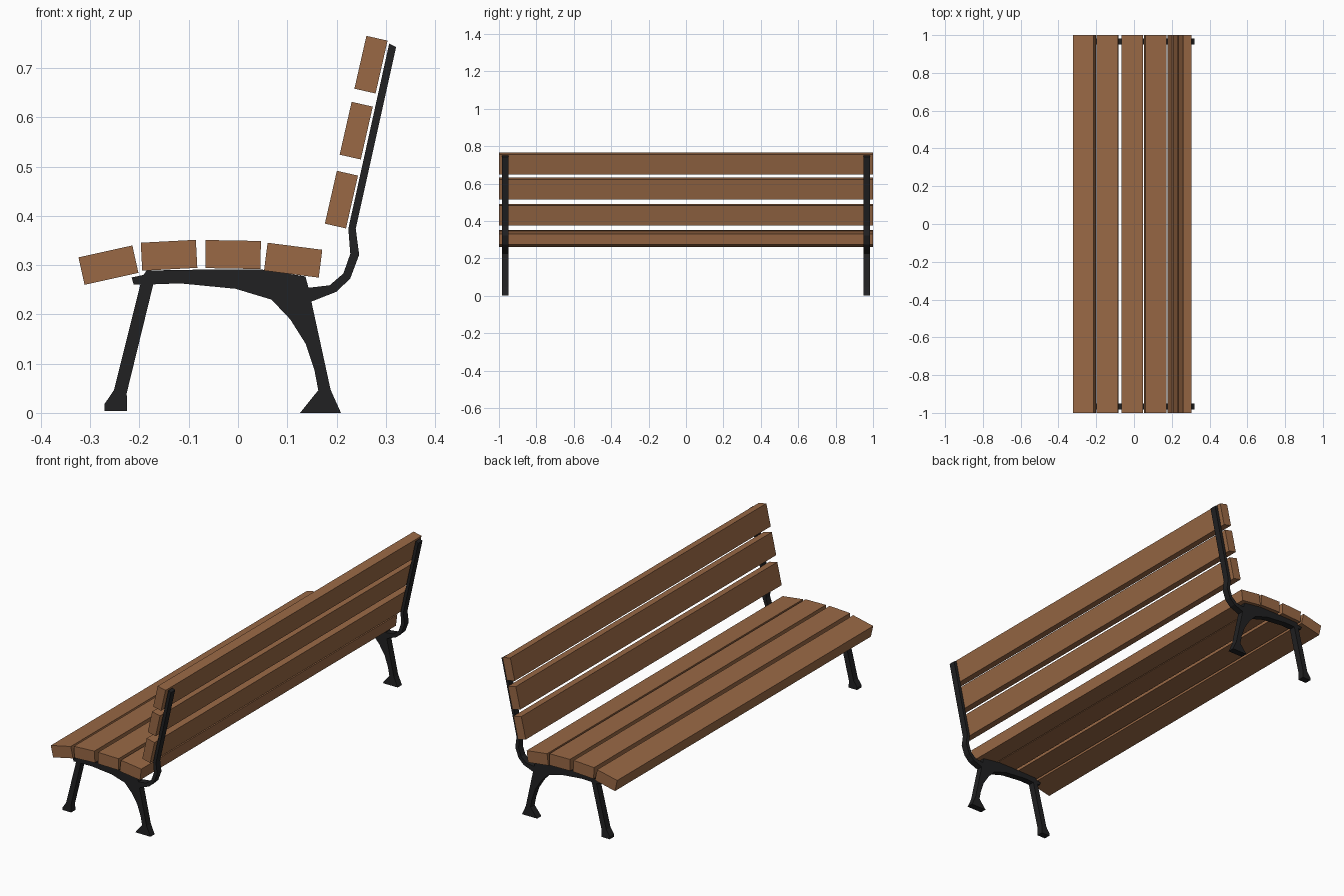
import bpy, bmesh, math
from mathutils import Matrix

cube = bpy.data.objects.get("Cube")
if cube:
    bpy.data.objects.remove(cube, do_unlink=True)


def make_material(name, color):
    mat = bpy.data.materials.new(name)
    mat.use_nodes = True
    mat.diffuse_color = color
    mat.node_tree.nodes["Principled BSDF"].inputs["Base Color"].default_value = color
    return mat


wood = make_material("brown wood", (0.32, 0.14, 0.06, 1))
iron = make_material("black iron", (0.015, 0.015, 0.016, 1))


def add_object(name, bm, mat):
    bmesh.ops.recalc_face_normals(bm, faces=bm.faces)
    mesh = bpy.data.meshes.new(name)
    bm.to_mesh(mesh)
    bm.free()
    mesh.materials.append(mat)
    obj = bpy.data.objects.new(name, mesh)
    bpy.context.collection.objects.link(obj)
    return obj


def add_slat(name, x, z, width, height, pitch):
    """Full-length plank, pitched about the long (y) axis."""
    bm = bmesh.new()
    bmesh.ops.create_cube(bm, size=1, matrix=Matrix.Diagonal((width, 2, height, 1)))
    obj = add_object(name, bm, wood)
    obj.location = (x, 0, z)
    obj.rotation_euler.y = math.radians(pitch)


def add_frame(name, y, thickness, outline):
    """Cast side frame: a side outline extruded along y."""
    bm = bmesh.new()
    verts = [bm.verts.new((x, y - thickness / 2, z)) for x, z in outline]
    face = bm.faces.new(verts)
    side = bmesh.ops.extrude_face_region(bm, geom=[face])
    moved = [v for v in side["geom"] if isinstance(v, bmesh.types.BMVert)]
    bmesh.ops.translate(bm, verts=moved, vec=(0, thickness, 0))
    bmesh.ops.triangulate(bm, faces=[f for f in bm.faces if len(f.verts) > 4])
    add_object(name, bm, iron)


# Seat slats follow a gentle arch
seat = [(-0.263, 0.300, -12.5), (-0.14, 0.320, -3), (-0.01, 0.3215, 1), (0.112, 0.310, 7.3)]
for i, (x, z, pitch) in enumerate(seat, 1):
    add_slat(f"seat_slat_{i}", x, z, 0.112, 0.057, pitch)

# Backrest slats lean backwards
for i, (x, z) in enumerate([(0.21, 0.433), (0.24, 0.573), (0.27, 0.707)], 1):
    add_slat(f"back_slat_{i}", x, z, 0.044, 0.11, 12.8)

# One outline: back post, rear leg, arch, front leg, seat rail
back_post = [(0.307, 0.75), (0.321, 0.743), (0.239, 0.374), (0.246, 0.321),
             (0.228, 0.273), (0.200, 0.246), (0.149, 0.226)]
rear_leg = [(0.188, 0.047), (0.209, 0), (0.126, 0), (0.163, 0.046),
            (0.155, 0.088), (0.137, 0.141), (0.106, 0.19), (0.068, 0.23)]
arch = [(-0.005, 0.252), (-0.118, 0.263), (-0.172, 0.261)]
front_leg = [(-0.226, 0.04), (-0.225, 0.004), (-0.271, 0.004), (-0.271, 0.018),
             (-0.252, 0.046), (-0.198, 0.261)]
seat_rail = [(-0.212, 0.261), (-0.216, 0.275), (-0.192, 0.28), (-0.186, 0.289),
             (-0.07, 0.291), (0.048, 0.291), (0.137, 0.277), (0.143, 0.254),
             (0.186, 0.259), (0.214, 0.283), (0.228, 0.323), (0.224, 0.374)]
outline = back_post + rear_leg + arch + front_leg + seat_rail
for name, y in (("right_side_frame", -0.966), ("left_side_frame", 0.966)):
    add_frame(name, y, 0.033, outline)
